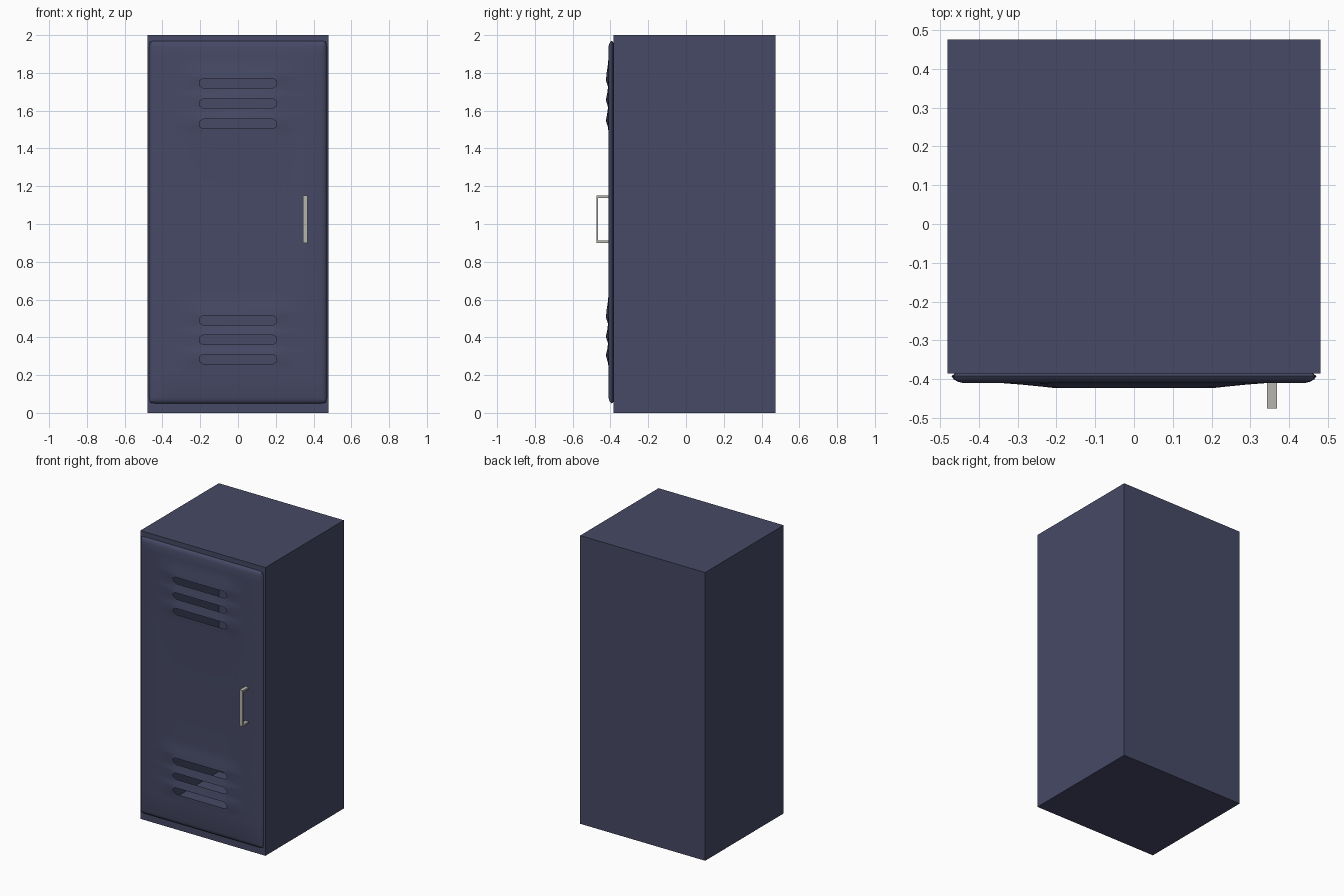
import bpy, bmesh
from mathutils import Vector

if "Cube" in bpy.data.objects:
    bpy.data.objects.remove(bpy.data.objects["Cube"])


def material(name, rgb):
    m = bpy.data.materials.new(name)
    m.diffuse_color = (*rgb, 1)
    m.use_nodes = True
    m.node_tree.nodes["Principled BSDF"].inputs["Base Color"].default_value = m.diffuse_color
    return m


def make_object(name, bm, mat, fix_normals=True):
    if fix_normals:
        bmesh.ops.recalc_face_normals(bm, faces=bm.faces)
    me = bpy.data.meshes.new(name)
    bm.to_mesh(me)
    bm.free()
    me.materials.append(mat)
    ob = bpy.data.objects.new(name, me)
    bpy.context.collection.objects.link(ob)
    return ob


blue = material("blue_paint", (0.061, 0.067, 0.13))
steel = material("steel", (0.47, 0.46, 0.42))
W, FRONT, BACK, FACE = 0.48, -0.385, 0.475, -0.41

# Hollow cabinet: sheet-metal box with a doorway in the front
bm = bmesh.new()
bmesh.ops.create_cube(bm, size=1)
for v in bm.verts:
    v.co = (v.co.x * 2 * W, BACK if v.co.y > 0 else FRONT, 2 if v.co.z > 0 else 0)
front = min(bm.faces, key=lambda f: f.calc_center_median().y)
bmesh.ops.inset_individual(bm, faces=[front], thickness=0.02)
for v in front.verts:
    v.co.x = 0.46 if v.co.x > 0 else -0.46
    v.co.z = 1.96 if v.co.z > 1 else 0.06
bmesh.ops.delete(bm, geom=[front], context='FACES_ONLY')
make_object("locker_body", bm, blue, False)

# Door panel: grid of rows (z, bulge) with pressed louvre slots
HALF, BULGE = 0.025, 0.013
groups = [(1.745, 1.638, 1.53), (0.49, 0.387, 0.285)]
rows = [(1.955, 0), (1.94, 0)]
slot_tops = []
for g in groups:
    rows += [(g[0] + d, b) for d, b in ((.15, 0), (.115, .15), (.085, .4), (.055, .8))]
    for c in g:
        slot_tops.append(len(rows))
        rows += [(c + HALF, 1), (c - HALF, 0.15)]
        if c != g[-1]:
            rows.append((c - HALF - 0.028, 0.55))
    rows.append((g[-1] - 0.07, 0))
rows += [(0.08, 0), (0.065, 0)]
half_cols = [(0, 1), (.185, 1), (.205, .97), (.25, .6), (.29, .3), (.34, 0), (.44, 0), (.455, 0)]
cols = [(-x, b) for x, b in half_cols[:0:-1]] + half_cols

bm = bmesh.new()
grid = [[bm.verts.new((x, FACE - BULGE * bx * bz, z)) for x, bx in cols] for z, bz in rows]
for i in range(len(rows) - 1):
    for j in range(len(cols) - 1):
        if i in slot_tops and abs(cols[j][0] + cols[j + 1][0]) / 2 < 0.2:
            continue                                   # open slot
        bm.faces.new((grid[i][j], grid[i + 1][j], grid[i + 1][j + 1], grid[i][j + 1]))

# Taper the slot ends
for i in slot_tops:
    for j, (x, b) in enumerate(cols):
        if abs(x) == 0.205:
            grid[i][j].co.z -= 0.013
            grid[i + 1][j].co.z += 0.013

# Rolled rim around the door, down to the cabinet front
R, C = len(rows) - 1, len(cols) - 1
loop = [(0, j) for j in range(C)] + [(i, C) for i in range(R)]
loop += [(R, j) for j in range(C, 0, -1)] + [(i, 0) for i in range(R, 0, -1)]
ring = [grid[i][j] for i, j in loop]
base = [v.co.copy() for v in ring]
out = [Vector(((j == C) - (j == 0), 0, (i == 0) - (i == R))).normalized() for i, j in loop]
for v in ring:
    v.co.y = -0.406
for off, y in ((0.010, -0.400), (0.015, -0.392), (0.006, FRONT)):
    new = []
    for p, d in zip(base, out):
        q = p + d * off
        new.append(bm.verts.new((q.x, y, q.z)))
    for k in range(len(ring)):
        n = (k + 1) % len(ring)
        bm.faces.new((ring[k], ring[n], new[n], new[k]))
    ring = new
door = make_object("locker_door", bm, blue)
bpy.context.view_layer.objects.active = door
door.select_set(True)
bpy.ops.object.shade_smooth_by_angle(angle=0.7)

# Handle: U-shaped profile extruded sideways
profile = [(FACE, 1.15), (-.475, 1.15), (-.475, .90), (FACE, .90),
           (FACE, .912), (-.467, .912), (-.467, 1.138), (FACE, 1.138)]
bm = bmesh.new()
f = bm.faces.new([bm.verts.new((0.343, y, z)) for y, z in profile])
ext = bmesh.ops.extrude_face_region(bm, geom=[f])
for v in ext["geom"]:
    if isinstance(v, bmesh.types.BMVert):
        v.co.x += 0.026
make_object("door_handle", bm, steel)
